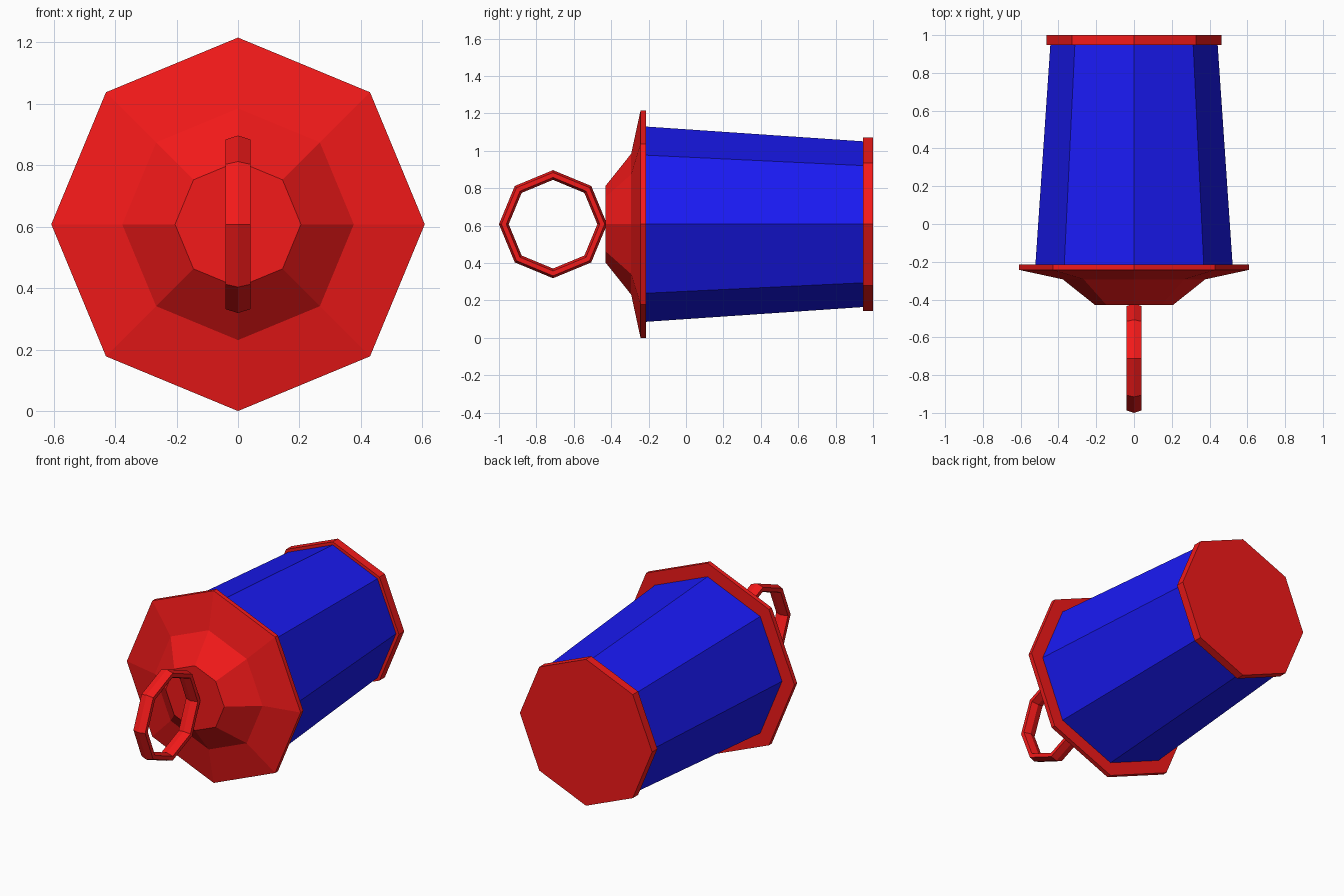
import bpy, bmesh
from math import sin, cos, pi

if "Cube" in bpy.data.objects:
    bpy.data.objects.remove(bpy.data.objects["Cube"])

SIDES = 8
AXIS_Z = 0.608


def material(name, color):
    mat = bpy.data.materials.new(name)
    mat.diffuse_color = color
    mat.use_nodes = True
    mat.node_tree.nodes["Principled BSDF"].inputs["Base Color"].default_value = mat.diffuse_color
    return mat


RED = material("red", (0.9, 0.01, 0.01, 1))
BLUE = material("blue", (0.01, 0.01, 0.9, 1))


def finish(name, bm, mat):
    bmesh.ops.recalc_face_normals(bm, faces=bm.faces)
    mesh = bpy.data.meshes.new(name)
    bm.to_mesh(mesh)
    bm.free()
    mesh.materials.append(mat)
    obj = bpy.data.objects.new(name, mesh)
    bpy.context.collection.objects.link(obj)
    return obj


def bridge(bm, a, b):
    n = len(a)
    for i in range(n):
        j = (i + 1) % n
        bm.faces.new((a[i], a[j], b[j], b[i]))


def turned(name, profile, mat):
    """Closed octagonal solid around the y axis from (y, radius) pairs."""
    bm = bmesh.new()
    angles = [2 * pi * i / SIDES for i in range(SIDES)]
    rings = [[bm.verts.new((r * cos(a), y, AXIS_Z + r * sin(a))) for a in angles]
             for y, r in profile]
    for a, b in zip(rings, rings[1:]):
        bridge(bm, a, b)
    bm.faces.new(rings[0])
    bm.faces.new(rings[-1])
    return finish(name, bm, mat)


def pull_ring(name, y, radius, thick, half_width, mat):
    """Octagonal ring in the yz plane with a wide hexagonal section."""
    bm = bmesh.new()
    section = [(half_width * sin(k * pi / 3) / sin(pi / 3), radius + thick * cos(k * pi / 3))
               for k in range(6)]
    rings = []
    for i in range(SIDES):
        a = 2 * pi * i / SIDES
        rings.append([bm.verts.new((x, y + r * cos(a), AXIS_Z + r * sin(a)))
                      for x, r in section])
    for i in range(SIDES):
        bridge(bm, rings[i], rings[(i + 1) % SIDES])
    return finish(name, bm, mat)


# Stepped front cap with its wide flange
turned("front_cap", [(-0.43, 0.205), (-0.293, 0.377), (-0.243, 0.608), (-0.215, 0.608)], RED)
# Tapered barrel
turned("barrel", [(-0.215, 0.522), (0.947, 0.443)], BLUE)
# Rear plate
turned("rear_plate", [(0.947, 0.463), (1.0, 0.463)], RED)
# Pull ring
pull_ring("pull_ring", -0.711, 0.263, 0.026, 0.041, RED)
